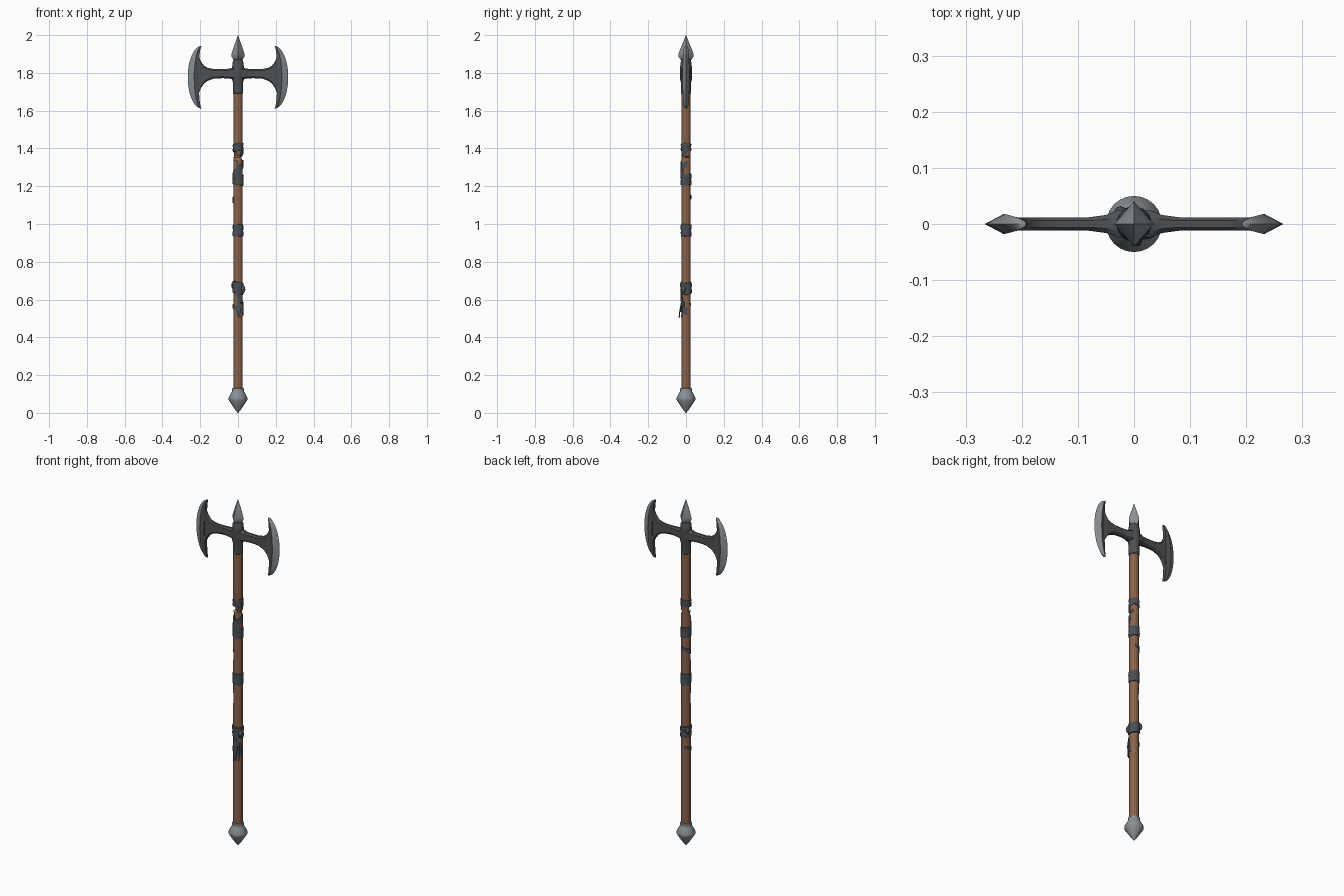
import bpy, bmesh, math, random
from math import sin, cos, pi, radians

if "Cube" in bpy.data.objects:
    bpy.data.objects.remove(bpy.data.objects["Cube"])

random.seed(4)


def material(name, rgb):
    m = bpy.data.materials.new(name)
    m.diffuse_color = (*rgb, 1)
    m.use_nodes = True
    m.node_tree.nodes["Principled BSDF"].inputs["Base Color"].default_value = m.diffuse_color
    return m


DARK = material("dark iron", (0.075, 0.08, 0.085))
STEEL = material("pale steel", (0.25, 0.28, 0.30))
WOOD = material("brown wood", (0.25, 0.125, 0.073))
SPLIT = material("split wood", (0.42, 0.20, 0.10))
CLOTH = material("grey cloth", (0.07, 0.08, 0.092))


def loft(name, rings, mats, rule=None, closed=False, angle=35):
    """Skin a list of equal-sized point rings; rule(row, column) picks the material."""
    bm = bmesh.new()
    vs = [[bm.verts.new(p) for p in r] for r in rings]
    n = len(rings[0])
    for i in range(len(rings) - (0 if closed else 1)):
        a, b = vs[i], vs[(i + 1) % len(rings)]
        for k in range(n):
            f = bm.faces.new((a[k], a[(k + 1) % n], b[(k + 1) % n], b[k]))
            f.material_index = rule(i, k) if rule else 0
    if not closed:
        bm.faces.new(vs[0][::-1])
        bm.faces.new(vs[-1])
    bmesh.ops.remove_doubles(bm, verts=bm.verts, dist=0.00005)
    bmesh.ops.recalc_face_normals(bm, faces=bm.faces)
    me = bpy.data.meshes.new(name)
    bm.to_mesh(me)
    bm.free()
    for m in mats:
        me.materials.append(m)
    ob = bpy.data.objects.new(name, me)
    bpy.context.collection.objects.link(ob)
    bpy.ops.object.select_all(action='DESELECT')
    ob.select_set(True)
    bpy.context.view_layer.objects.active = ob
    bpy.ops.object.shade_smooth_by_angle(angle=radians(angle))
    return ob


def lathe(name, profile, mat, n=24, sx=1, sy=1, jitter=0, tilt=0):
    """Turned part from (radius, z) pairs; tilt slants it along x."""
    rings = []
    for r, z in profile:
        ring = []
        for k in range(n):
            a = 2 * pi * k / n
            q = r + random.uniform(-jitter, jitter)
            ring.append((q * cos(a) * sx, q * sin(a) * sy, z + tilt * cos(a) + random.uniform(-jitter, jitter)))
        rings.append(ring)
    return loft(name, rings, [mat])


def strap(name, z0, z1, a0, a1, h0, h1, r=0.0285):
    """Cloth strip winding round the shaft from angle a0 to a1 (degrees)."""
    rings, n = [], max(6, int(abs(a1 - a0) / 15))
    for i in range(n + 1):
        t = i / n
        a, z, h = radians(a0 + (a1 - a0) * t), z0 + (z1 - z0) * t, (h0 + (h1 - h0) * t) / 2
        rings.append([(q * cos(a), q * sin(a), z + s * h)
                      for q, s in ((0.021, -1), (r, -1), (r, 1), (0.021, 1))])
    return loft(name, rings, [CLOTH])


# Wooden shaft with a hacked notch and chipped splits
N = 20
CUTS = {1.335: (225, 0.25), 1.36: (225, 0.95), 1.375: (225, 0.45),
        1.352: (10, 0.4), 1.10: (215, 0.12), 0.85: (190, 0.1)}
levels = sorted([0.11, 0.3, 0.5, 0.7, 0.82, 0.88, 1.07, 1.13, 1.325, 1.385, 1.5, 1.72] + list(CUTS))
shaft = []
for z in levels:
    ang, depth = CUTS.get(z, (0, 0))
    ring = []
    for k in range(N):
        a = 2 * pi * k / N
        d = max(0, cos(a - radians(ang)))
        r = 0.025 * (1 - depth * d ** 2)
        ring.append((r * cos(a), r * sin(a), z))
    shaft.append(ring)


def shaft_rule(i, k):
    a = 2 * pi * (k + 0.5) / N
    return 1 if 1.33 < levels[i] < 1.376 and cos(a - radians(225)) > 0.35 else 0


loft("shaft", shaft, [WOOD, SPLIT], shaft_rule)

# Pommel and top spike
lathe("pommel", [(0.001, 0), (0.012, 0.012), (0.049, 0.068), (0.050, 0.080), (0.034, 0.110),
                 (0.031, 0.116), (0.031, 0.130), (0.024, 0.133)], STEEL)
lathe("top_spike", [(0.018, 1.85), (0.024, 1.868), (0.036, 1.888), (0.036, 1.900),
                    (0.024, 1.935), (0.012, 1.968), (0.0005, 2.0)], STEEL, n=4, sx=0.97, sy=1.12)

# Socket and hub of the head
lathe("head_socket", [(0.024, 1.69), (0.0275, 1.693), (0.0275, 1.75), (0.031, 1.765), (0.031, 1.83),
                      (0.029, 1.855), (0.023, 1.872), (0.010, 1.875)], DARK)

# Flared cross arm: x, low z, high z, half thickness
half = [(0.03, 1.768, 1.826, 0.024), (0.05, 1.770, 1.822, 0.016), (0.08, 1.772, 1.821, 0.012),
        (0.13, 1.769, 1.821, 0.012), (0.16, 1.758, 1.827, 0.012), (0.18, 1.743, 1.838, 0.012),
        (0.196, 1.720, 1.860, 0.012), (0.208, 1.690, 1.888, 0.011), (0.216, 1.672, 1.905, 0.008)]
stations = [(-x, a, b, t) for x, a, b, t in half[::-1]] + half
arm = []
for x, lo, hi, t in stations:
    c = 0.008
    arm.append([(x, -t, lo + c), (x, -t, hi - c), (x, -t * .5, hi), (x, t * .5, hi),
                (x, t, hi - c), (x, t, lo + c), (x, t * .5, lo), (x, -t * .5, lo)])
loft("cross_arm", arm, [DARK])

# Crescent blades: dark cheeks and pale ground edges
for name, s in (("right_blade", 1), ("left_blade", -1)):
    rows = []
    for i in range(29):
        a = -pi / 2 + pi * i / 28
        c, z = max(cos(a), 0), 1.777 + 0.166 * sin(a)
        w = c ** 0.5
        xi, xb, xo = (s * (0.192 + k * c) for k in (0.016, 0.040, 0.074))
        rows.append([(xi, -0.012 * w, z), (xb, -0.018 * w, z), (xo, 0, z),
                     (xb, 0.018 * w, z), (xi, 0.012 * w, z)])
    loft(name, rows, [DARK, STEEL], lambda i, k: 1 if k in (1, 2) else 0, angle=25)

# Cloth bindings: low z, high z, radius, slant
for i, (lo, hi, r, tilt) in enumerate([(1.385, 1.428, 0.0275, 0.004), (1.205, 1.268, 0.0285, -0.004),
                                       (0.932, 1.0, 0.0280, 0), (0.63, 0.695, 0.0300, -0.006)]):
    m = (lo + hi) / 2
    lathe(f"binding_{i + 1}", [(0.022, lo), (r, lo + 0.003), (r + 0.001, m - 0.012), (r - 0.001, m),
                               (r + 0.001, m + 0.012), (r, hi - 0.003), (0.022, hi)],
          CLOTH, n=18, jitter=0.0009, tilt=tilt)

# Loose winding straps
strap("upper_strap", 1.255, 1.325, 200, 375, 0.05, 0.03)
strap("upper_strap_end", 1.30, 1.25, 255, 330, 0.07, 0.05)
strap("notch_strap", 1.37, 1.41, -60, 60, 0.03, 0.03)
strap("back_strap", 1.15, 1.125, 60, 190, 0.012, 0.03)
strap("lower_strap", 0.575, 0.535, 110, 375, 0.012, 0.038)
strap("lower_strap_cross", 0.64, 0.57, 250, 340, 0.045, 0.03, 0.030)

# Knot and hanging rag ends
for name, x, y, z, r in (("side_knot", 0.026, -0.014, 0.655, 0.013), ("back_knot", -0.024, 0.020, 0.675, 0.012)):
    rings = [[(x + r * sin(u) * cos(v * pi / 4), y + r * sin(u) * sin(v * pi / 4), z - 1.7 * r * cos(u))
              for v in range(8)] for u in (0.05, 0.7, 1.5, 2.3, 3.09)]
    loft(name, rings, [CLOTH], angle=60)
for i, (x, pts) in enumerate([(0.004, [(-0.024, 0.60, .009), (-0.031, 0.565, .010), (-0.037, 0.53, .008), (-0.039, 0.505, .004)]),
                              (0.019, [(-0.018, 0.60, .006), (-0.024, 0.56, .007), (-0.023, 0.53, .006), (-0.028, 0.505, .003)])]):
    loft(f"rag_end_{i + 1}", [[(x - w, y, z), (x + w, y, z), (x + w, y + .006, z), (x - w, y + .006, z)]
                              for y, z, w in pts], [CLOTH])
